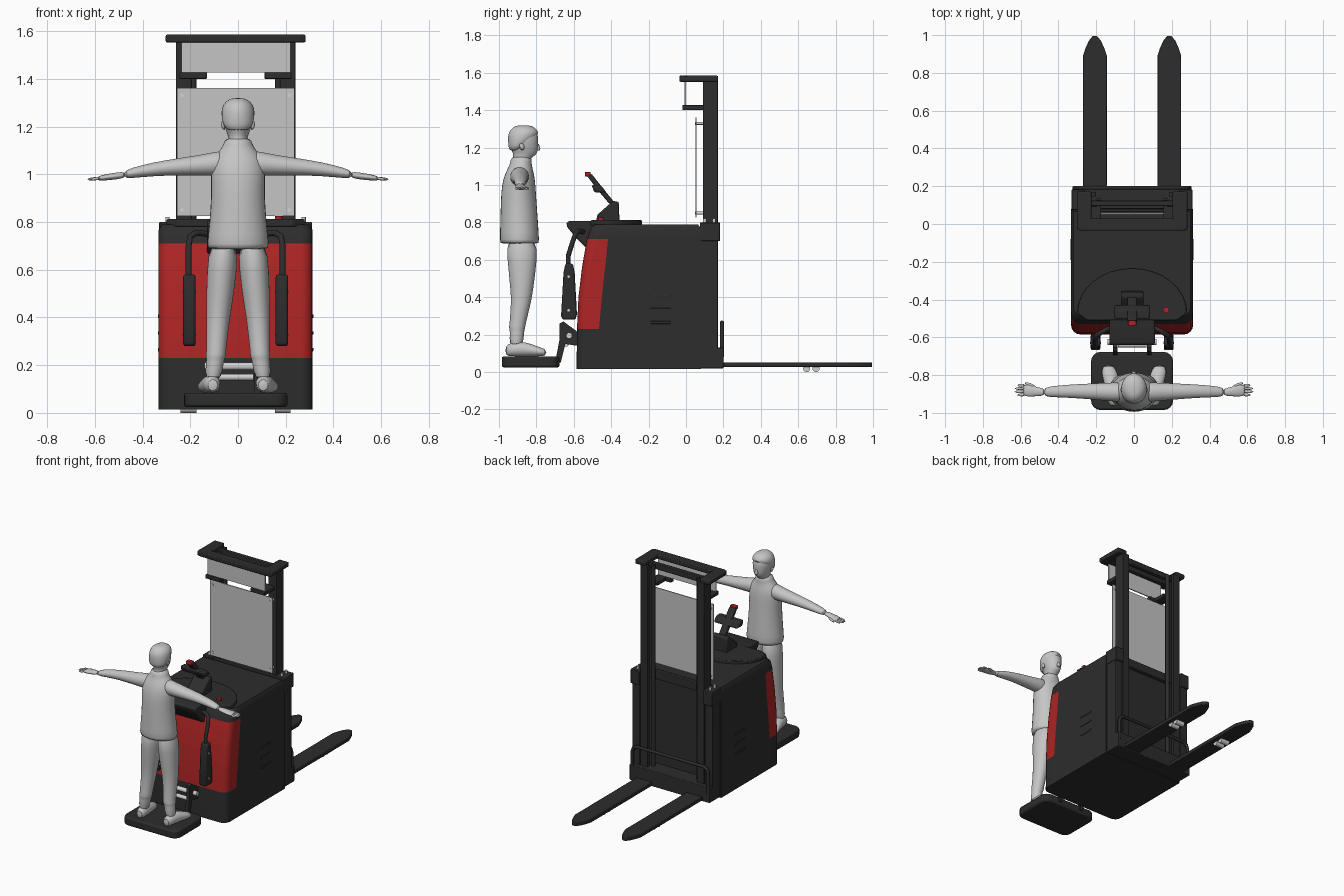
import bpy, bmesh
from math import sin, cos, pi, radians
from mathutils import Vector

if "Cube" in bpy.data.objects:
    bpy.data.objects.remove(bpy.data.objects["Cube"])

TRUCK_X = -.01  # truck centre line


def material(name, r, g, b):
    m = bpy.data.materials.new(name)
    m.use_nodes = True
    m.diffuse_color = (r, g, b, 1)
    m.node_tree.nodes["Principled BSDF"].inputs["Base Color"].default_value = (r, g, b, 1)
    return m


black = material("charcoal black", .026, .026, .027)
red = material("deep red", .43, .018, .018)
grey = material("light grey", .56, .56, .56)
metal = material("bright metal", .65, .65, .65)


def finish(name, bm, mats, bevel=0, smooth=35, subsurf=0):
    bmesh.ops.recalc_face_normals(bm, faces=bm.faces)
    mesh = bpy.data.meshes.new(name)
    bm.to_mesh(mesh)
    bm.free()
    obj = bpy.data.objects.new(name, mesh)
    bpy.context.collection.objects.link(obj)
    for m in mats:
        mesh.materials.append(m)
    if bevel:
        mod = obj.modifiers.new("bevel", "BEVEL")
        mod.width, mod.segments, mod.limit_method = bevel, 2, "ANGLE"
    if subsurf:
        mod = obj.modifiers.new("subdivision", "SUBSURF")
        mod.levels = mod.render_levels = subsurf
    bpy.ops.object.select_all(action="DESELECT")
    obj.select_set(True)
    bpy.context.view_layer.objects.active = obj
    bpy.ops.object.shade_smooth_by_angle(angle=radians(smooth))
    return obj


def place(axis, t, a, b):
    return {"x": (t, a, b), "y": (a, t, b), "z": (a, b, t)}[axis]


def skin(rings):
    # Bridge equal rings of points and cap both ends
    bm = bmesh.new()
    rows = [[bm.verts.new(p) for p in ring] for ring in rings]
    n = len(rows[0])
    for low, high in zip(rows, rows[1:]):
        for i in range(n):
            j = (i + 1) % n
            bm.faces.new((low[i], low[j], high[j], high[i]))
    bm.faces.new(rows[0])
    bm.faces.new(rows[-1])
    return bm


def prism(name, axis, outline, lo, hi, mat=black, bevel=0):
    rings = [[place(axis, t, a, b) for a, b in outline] for t in (lo, hi)]
    obj = finish(name, skin(rings), [mat], bevel)
    obj.location.x = TRUCK_X
    return obj


def box(name, x, y, z, mat=black, bevel=.004):
    outline = [(x[0], y[0]), (x[1], y[0]), (x[1], y[1]), (x[0], y[1])]
    return prism(name, "z", outline, z[0], z[1], mat, bevel)


def rod(name, axis, a, b, lo, hi, radius, mat=black):
    circle = [(a + radius * cos(k * pi / 8), b + radius * sin(k * pi / 8)) for k in range(16)]
    return prism(name, axis, circle, lo, hi, mat)


def tube(name, points, radius, mat=black):
    curve = bpy.data.curves.new(name, "CURVE")
    curve.dimensions = "3D"
    curve.bevel_depth, curve.bevel_resolution, curve.use_fill_caps = radius, 3, True
    spline = curve.splines.new("POLY")
    spline.points.add(len(points) - 1)
    for p, co in zip(spline.points, points):
        p.co = (*co, 1)
    curve.materials.append(mat)
    obj = bpy.data.objects.new(name, curve)
    obj.location.x = TRUCK_X
    bpy.context.collection.objects.link(obj)


def loft(name, axis, sections, side=1, mat=grey):
    # Each section: position on axis, two centre coordinates, two radii
    rings = []
    for t, a, b, ra, rb in sections:
        ring = [place(axis, t, a + ra * cos(k * pi / 8), b + rb * sin(k * pi / 8)) for k in range(16)]
        rings.append([(side * x, y, z) for x, y, z in ring])
    return finish(name, skin(rings), [mat], smooth=60, subsurf=1)


def rounded(x, y, r):
    corners = [(x - r, y[1] - r), (r - x, y[1] - r), (r - x, y[0] + r), (x - r, y[0] + r)]
    return [(cx + r * cos((q + k / 4) * pi / 2), cy + r * sin((q + k / 4) * pi / 2))
            for q, (cx, cy) in enumerate(corners) for k in range(5)]


# Truck body: stacked slices with rounded front corners and a red front cover
slices = [(.015, -.585, -.465), (.23, -.583, -.465), (.4, -.575, -.45), (.56, -.556, -.432),
          (.71, -.53, -.417), (.765, -.512, -.4), (.79, -.49, -.39)]
rings = []
for z, front, split in slices:
    w = .323 if z < .78 else .31
    r = .05
    half = [(w, .08 if z < .78 else .065), (w, split)]
    half += [(w - r + r * cos(k * pi / 8), front + r - r * sin(k * pi / 8)) for k in range(5)]
    rings.append([(x, y, z) for x, y in half] + [(-x, y, z) for x, y in reversed(half)])
shell = skin(rings)
for f in shell.faces:
    c = f.calc_center_median()
    if .23 < c.z < .71 and c.y < -.44 + .1 * (c.z - .47) and abs(f.normal.z) < .9:
        f.material_index = 1
finish("truck_body", shell, [black, red]).location.x = TRUCK_X

# Console on top of the body
arc = [(.29 * cos(k * pi / 16), -.47 + .235 * sin(k * pi / 16)) for k in range(17)]
prism("console_cover", "z", [(.24, -.51)] + arc + [(-.24, -.51)], .78, .812, bevel=.006)
prism("console_nose", "x", [(-.64, .8), (-.635, .775), (-.59, .72), (-.53, .66), (-.45, .7), (-.45, .808),
                            (-.62, .808)], -.12, .12, bevel=.008)
rod("stop_button", "z", .18, -.455, .8, .825, .016, red)

# Steering tiller
prism("tiller_base", "x", [(-.48, .8), (-.475, .84), (-.39, .915), (-.36, .91), (-.355, .8)], -.06, .06, bevel=.008)
prism("tiller_arm", "x", [(-.41, .9), (-.47, .97), (-.53, 1.05), (-.505, 1.06), (-.45, .99), (-.385, .91)],
      -.025, .025, bevel=.006)
prism("tiller_head", "x", [(-.49, .96), (-.505, 1.0), (-.455, 1.0), (-.425, .96)], -.095, .095, bevel=.01)
box("tiller_switch", (-.022, .022), (-.54, -.51), (1.045, 1.07), red)

# Both sides of the truck
for side, label in ((1, "left"), (-1, "right")):
    def span(a, b):
        return sorted((side * a, side * b))

    for k in range(3):
        z = .265 + .07 * k
        box(label + "_vent", span(.321, .326), (-.19, -.08), (z - .007, z + .007), bevel=.002)

    # Folding guard arm with pad
    tube(label + "_guard_tube", [(side * .12, -.55, .75), (side * .165, -.575, .755), (side * .19, -.59, .74),
                                 (side * .197, -.605, .7), (side * .197, -.63, .62), (side * .197, -.63, .55)], .013)
    x0, x1 = span(.168, .22)
    prism(label + "_guard_pad", "x", [(-.668, .3), (-.66, .28), (-.59, .28), (-.583, .31), (-.595, .53), (-.605, .58),
                                      (-.645, .58), (-.655, .53)], x0, x1, bevel=.01)
    for z in (.33, .51):
        rod(label + "_pad_screw", "x", -.628, z, x0 - .002, x1 + .002, .007, metal)

    # Mast: outer channel, lifting column and cylinder
    box(label + "_outer_mast", span(.255, .315), (.075, .17), (.02, .78))
    box(label + "_mast_collar", span(.25, .32), (.075, .182), (.7, .8))
    for y in (.1, .15):
        rod(label + "_mast_bolt", "z", side * .285, y, .8, .82, .009, metal)
    for part, x, y in (("web", (.235, .25), (.09, .17)), ("front_flange", (.185, .25), (.09, .108)),
                       ("rear_flange", (.195, .25), (.145, .17))):
        box(label + "_column_" + part, span(*x), y, (.05, 1.56), bevel=.002)
    rod(label + "_lift_cylinder", "z", side * .178, .125, .1, 1.56, .014)

    # Overhead frame arm and lower bracket
    box(label + "_top_arm", span(.215, .293), (-.03, .172), (1.552, 1.585), bevel=.008)
    box(label + "_lower_bracket", span(.165, .235), (-.02, .1), (1.4, 1.427))
    box(label + "_bracket_foot", span(.12, .235), (-.02, .012), (1.4, 1.427))
    for z in (.85, 1.33):
        rod(label + "_panel_stud", "y", side * .225, z, .047, .095, .008, metal)

    # Fork with tapered tip and rollers
    tip = [(.063, .2), (.063, .89), (.05, .93), (.032, .97), (.012, .995)]
    outline = [(side * .197 + x, y) for x, y in tip] + [(side * .197 - x, y) for x, y in reversed(tip)]
    prism(label + "_fork", "z", outline, .026, .052, bevel=.004)
    for y in (.645, .695):
        rod(label + "_fork_roller", "x", y, .019, side * .197 - .033, side * .197 + .033, .019, metal)

# Overhead frame, mast cross members and clear panels
prism("top_frame", "z", rounded(.293, (-.035, .03), .025), 1.552, 1.585, bevel=.006)
box("top_cross_bar", (-.22, .22), (.095, .125), (1.53, 1.57))
box("mast_lower_cross_bar", (-.25, .25), (.08, .11), (.74, .8))
box("upper_panel", (-.226, .23), (-.008, 0), (1.427, 1.552), grey, 0)
box("lower_panel", (-.245, .247), (.05, .057), (.825, 1.362), grey, 0)

# Fork carriage with bent guard rail
box("carriage_plate", (-.315, .315), (.08, .2), (.02, .13))
tube("carriage_rail", [(s * x, .192, z) for s, part in ((-1, ((.3, .08), (.3, .22), (.29, .25), (.265, .265))),
                                                        (1, ((.265, .265), (.29, .25), (.3, .22), (.3, .08))))
                       for x, z in part], .011)

# Standing platform and hinge
prism("platform", "z", rounded(.217, (-.985, -.677), .05), .025, .083, bevel=.01)
for s in (-1, 1):
    prism("platform_bracket", "x", [(-.7, .05), (-.675, .18), (-.675, .26), (-.655, .27), (-.58, .215), (-.58, .14),
                                    (-.645, .15), (-.67, .05)], s * .09 - .012, s * .09 + .012)
rod("hinge_pin", "x", -.625, .195, -.13, .13, .016, metal)
rod("hinge_bar", "x", -.64, .15, -.075, .075, .014, metal)

# Operator: head and torso
loft("torso", "z", [(.685, 0, -.89, .13, .104), (.692, 0, -.89, .134, .108), (.8, 0, -.892, .122, .103),
                    (.92, 0, -.895, .113, .097), (1.0, 0, -.895, .117, .092), (1.06, 0, -.89, .112, .08),
                    (1.1, 0, -.885, .078, .062), (1.125, 0, -.882, .06, .058), (1.155, 0, -.88, .056, .056)])
loft("head", "z", [(1.1, 0, -.885, .045, .045), (1.145, 0, -.88, .04, .048), (1.16, 0, -.86, .042, .062),
                   (1.19, 0, -.863, .055, .074), (1.23, 0, -.868, .064, .08), (1.27, 0, -.868, .065, .08),
                   (1.3, 0, -.87, .05, .06)])
loft("hair", "z", [(1.18, 0, -.915, .045, .03), (1.21, 0, -.897, .066, .054), (1.25, 0, -.878, .071, .076),
                   (1.28, 0, -.867, .07, .084), (1.305, 0, -.867, .054, .065), (1.32, 0, -.87, .025, .035)])
loft("nose", "z", [(1.183, 0, -.792, .012, .01), (1.19, 0, -.79, .014, .014), (1.225, 0, -.795, .007, .008)])

# Operator: limbs, mirrored
for side, label in ((1, "right"), (-1, "left")):
    loft(label + "_ear", "z", [(1.185, .058, -.875, .006, .008), (1.205, .064, -.877, .009, .015),
                               (1.225, .064, -.88, .006, .01)], side)
    loft(label + "_arm", "x", [(.05, -.89, 1.045, .05, .055), (.09, -.89, 1.045, .052, .052),
                               (.15, -.888, 1.038, .048, .044), (.3, -.885, 1.028, .038, .033),
                               (.4, -.886, 1.014, .032, .026), (.485, -.89, .997, .026, .018)], side)
    loft(label + "_hand", "x", [(.47, -.89, .998, .018, .013), (.51, -.888, .993, .024, .015),
                                (.56, -.882, .986, .033, .013), (.59, -.88, .982, .03, .009)], side)
    for k in range(4):
        y = -.905 + .017 * k
        reach = .62 + .015 * (k in (1, 2))
        loft(label + "_finger", "x", [(.575, y, .984, .009, .008), (reach, y, .978, .007, .006)], side)
    loft(label + "_thumb", "x", [(.515, -.87, .988, .01, .009), (.55, -.85, .983, .01, .008),
                                 (.58, -.842, .98, .006, .005)], side)
    loft(label + "_leg", "z", [(.72, .06, -.88, .06, .085), (.6, .067, -.875, .065, .081),
                               (.45, .079, -.878, .055, .063), (.38, .085, -.88, .049, .055),
                               (.25, .092, -.902, .041, .043), (.235, .093, -.903, .043, .045),
                               (.225, .095, -.903, .036, .037), (.13, .106, -.908, .039, .041)], side)
    loft(label + "_shoe", "y", [(-.967, .105, .115, .022, .028), (-.93, .107, .121, .037, .038),
                                (-.86, .115, .124, .038, .041), (-.79, .129, .109, .046, .026),
                                (-.745, .137, .104, .028, .018)], side)
